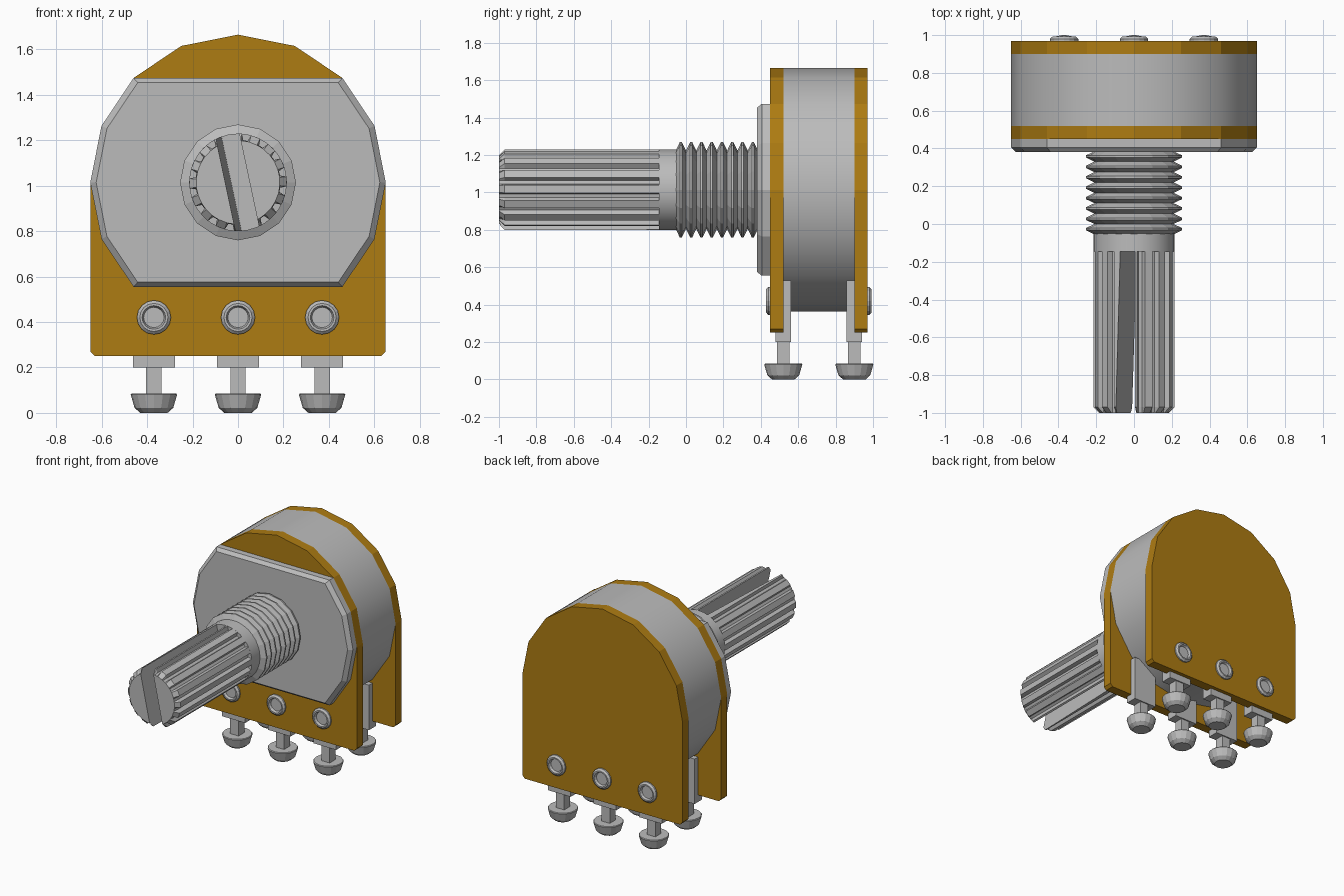
import bpy
import bmesh
from math import sin, cos, pi, radians
from mathutils import Vector

cube = bpy.data.objects.get("Cube")
if cube:
    bpy.data.objects.remove(cube, do_unlink=True)

AXIS_Z = 1.014     # height of the shaft axis
R = 0.65           # radius of can and boards
MID_Y = 0.71       # plane halfway between the two boards


def material(name, rgb):
    m = bpy.data.materials.new(name)
    m.use_nodes = True
    m.diffuse_color = (*rgb, 1)
    bsdf = m.node_tree.nodes["Principled BSDF"]
    bsdf.inputs["Base Color"].default_value = (*rgb, 1)
    return m


METAL = material("grey metal", (0.5, 0.5, 0.5))
BOARD = material("amber board", (0.42, 0.2, 0.006))


def loft(name, rings, mat, smooth=False):
    """Skin a list of equal-length point rings and cap both ends."""
    bm = bmesh.new()
    loops = [[bm.verts.new(p) for p in ring] for ring in rings]
    n = len(loops[0])
    for a, b in zip(loops, loops[1:]):
        for i in range(n):
            j = (i + 1) % n
            bm.faces.new((a[i], a[j], b[j], b[i]))
    bm.faces.new(loops[0])
    bm.faces.new(loops[-1])
    bmesh.ops.recalc_face_normals(bm, faces=bm.faces)
    me = bpy.data.meshes.new(name)
    bm.to_mesh(me)
    bm.free()
    me.materials.append(mat)
    ob = bpy.data.objects.new(name, me)
    bpy.context.collection.objects.link(ob)
    if smooth:
        bpy.ops.object.select_all(action="DESELECT")
        ob.select_set(True)
        bpy.context.view_layer.objects.active = ob
        bpy.ops.object.shade_smooth_by_angle(angle=radians(30))
    return ob


def circle(r, n=16):
    return [(r * sin(2 * pi * i / n), r * cos(2 * pi * i / n)) for i in range(n)]


def section(points, y, x=0, z=0):
    return [Vector((x + px, y, z + pz)) for px, pz in points]


def turned_y(name, profile, mat, x=0, z=AXIS_Z, n=16, smooth=False):
    return loft(name, [section(circle(r, n), y, x, z) for y, r in profile], mat, smooth)


def box(name, x, y, z, mat):
    (x0, x1), (y0, y1), (z0, z1) = x, y, z
    outline = [(x0, z0), (x1, z0), (x1, z1), (x0, z1)]
    return loft(name, [section(outline, y0), section(outline, y1)], mat)


# Can between the boards
turned_y("can", [(0.52, R), (0.90, R)], METAL, smooth=True)

# Boards: rounded top, straight sides, clipped lower corners
arch = [(R * cos(pi * i / 8), AXIS_Z + R * sin(pi * i / 8)) for i in range(9)]
outline = arch + [(-R, 0.27), (-R + 0.02, 0.25), (R - 0.02, 0.25), (R, 0.27)]
for name, y0, y1 in (("front_board", 0.45, 0.52), ("back_board", 0.90, 0.97)):
    loft(name, [section(outline, y0), section(outline, y1)], BOARD)

# Front plate: disc with flat top and bottom and a bevelled front edge
plate = [p for p in circle(R) if abs(p[1]) < 0.5]
inner = [(x * 0.96, z * 0.955) for x, z in plate]
loft("front_plate", [section(inner, 0.38, z=AXIS_Z), section(plate, 0.405, z=AXIS_Z),
                     section(plate, 0.45, z=AXIS_Z)], METAL)

# Threaded bushing
ridges, start, end = 8, -0.055, 0.385
pitch = (end - start) / ridges
thread = []
for k in range(ridges):
    y = start + k * pitch
    thread += [(y, 0.21), (y + 0.4 * pitch, 0.255), (y + 0.6 * pitch, 0.255)]
turned_y("threaded_bushing", thread + [(end, 0.21)], METAL)

# Smooth collar behind the splines
turned_y("shaft_collar", [(-0.145, 0.215), (-0.05, 0.215)], METAL, n=32, smooth=True)

# Splined shaft with chamfered tip
teeth, low, high = 16, 0.187, 0.215
spline = []
for k in range(teeth):
    for offset, r in ((-0.30, high), (0.20, high), (0.32, low), (0.58, low)):
        a = 2 * pi * (k + offset) / teeth
        spline.append((r * sin(a), r * cos(a)))
tip = [(Vector(p).normalized() * 0.184).to_tuple() for p in spline]
shaft = loft("splined_shaft", [section(tip, -1.0, z=AXIS_Z), section(spline, -0.97, z=AXIS_Z),
                               section(spline, -0.145, z=AXIS_Z)], METAL)

# Slanted slot that splits the shaft
tilt = radians(12)


def slot_section(left, right, y):
    corners = [(left, -0.4), (right, -0.4), (right, 0.4), (left, 0.4)]
    turned = [(u * cos(tilt) - v * sin(tilt), u * sin(tilt) + v * cos(tilt)) for u, v in corners]
    return section(turned, y, z=AXIS_Z)


cutter = loft("slot_cutter", [slot_section(-0.058, 0.05, -1.1),
                              slot_section(-0.028, 0.05, -0.1)], METAL)
cutter.hide_render = True
cut = shaft.modifiers.new("slot", "BOOLEAN")
cut.operation = "DIFFERENCE"
cut.solver = "EXACT"
cut.object = cutter
bpy.ops.object.select_all(action="DESELECT")
bpy.context.view_layer.objects.active = shaft
shaft.select_set(True)
bpy.ops.object.modifier_apply(modifier="slot")
bpy.data.objects.remove(cutter, do_unlink=True)

# Rivets, terminals and solder beads: three per board, mirrored front to back
for side, sign in (("front", 1), ("back", -1)):
    def at(d):
        return MID_Y + sign * (d - MID_Y)

    def span(a, b):
        return tuple(sorted((at(a), at(b))))

    for i, x in enumerate((-0.37, 0, 0.37)):
        tag = f"{side}_{i + 1}"
        rivet = [(0.46, 0.075), (0.44, 0.075), (0.428, 0.062), (0.428, 0.052), (0.446, 0.045)]
        turned_y("rivet_" + tag, [(at(y), r) for y, r in rivet], METAL, x=x, z=0.42)

        box("terminal_blade_" + tag, (x - 0.093, x + 0.093), span(0.52, 0.562), (0.2, 0.53), METAL)
        box("terminal_foot_" + tag, (x - 0.093, x + 0.093), span(0.478, 0.52), (0.2, 0.25), METAL)
        box("terminal_pin_" + tag, (x - 0.034, x + 0.034), span(0.487, 0.553), (0.05, 0.2), METAL)

        bead = [(0.0, 0.06), (0.022, 0.085), (0.08, 0.102), (0.085, 0.098)]
        loft("solder_bead_" + tag,
             [[Vector((x + u, at(0.52) + v, z)) for u, v in circle(r)] for z, r in bead], METAL)
